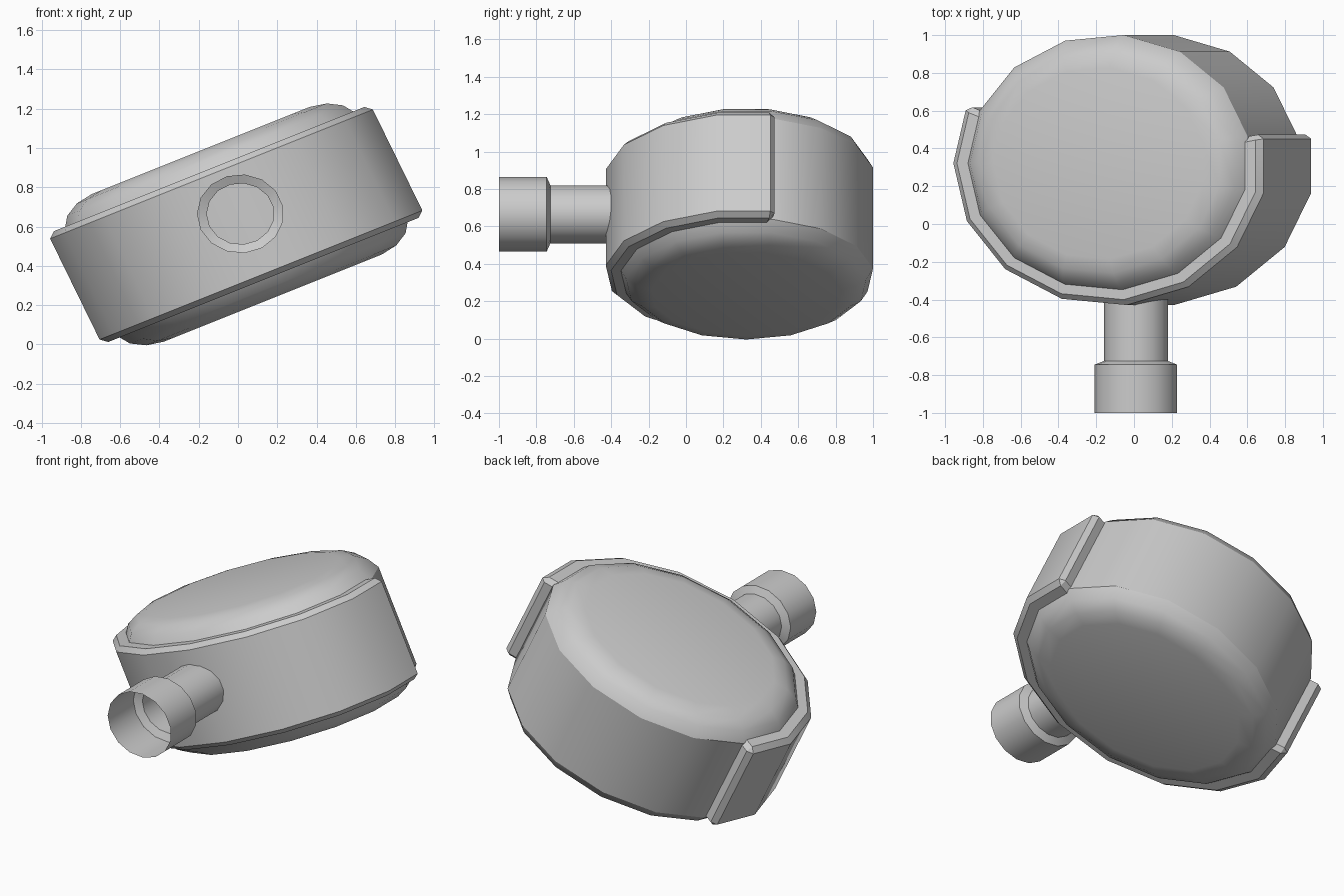
import bpy, bmesh
from math import cos, sin, radians
from mathutils import Matrix

if "Cube" in bpy.data.objects:
    bpy.data.objects.remove(bpy.data.objects["Cube"])

SIDES = 15
STEP = 360 / SIDES

# tilted, slightly skewed frame shared by drum and band
TILT = Matrix(((1.1, 0, -0.44, 0),
               (0, 1, 0, 0.322),
               (0.44, 0, 0.898, 0.614),
               (0, 0, 0, 1)))
# frame for the pipe: local z runs along world y
PIPE = Matrix(((1.1, 0, 0, 0.012),
               (0, 0, 1, 0),
               (0, 1, 0, 0.665),
               (0, 0, 0, 1)))


def loft(bm, profile, angles, closed_ring):
    """Sweep (radius, height) points round the local z axis."""
    cols = [[bm.verts.new((r * cos(radians(a)), r * sin(radians(a)), h))
             for r, h in profile] for a in angles]
    pairs = list(zip(cols, cols[1:]))
    if closed_ring:
        pairs.append((cols[-1], cols[0]))
    return cols, pairs


def finish(bm, name, matrix):
    bmesh.ops.transform(bm, matrix=matrix, verts=bm.verts)
    bmesh.ops.recalc_face_normals(bm, faces=bm.faces)
    mesh = bpy.data.meshes.new(name)
    bm.to_mesh(mesh)
    bm.free()
    obj = bpy.data.objects.new(name, mesh)
    bpy.context.collection.objects.link(obj)
    bpy.ops.object.select_all(action='DESELECT')
    obj.select_set(True)
    bpy.context.view_layer.objects.active = obj
    bpy.ops.object.shade_smooth_by_angle(angle=radians(28))
    return obj


def lathe(name, profile, matrix, capped):
    bm = bmesh.new()
    cols, pairs = loft(bm, profile, [12 + STEP * k for k in range(SIDES)], True)
    for a, b in pairs:
        for i in range(len(profile) - 1):
            bm.faces.new((a[i], b[i], b[i + 1], a[i + 1]))
    if capped:
        bm.faces.new([c[0] for c in cols])
        bm.faces.new([c[-1] for c in cols])
    return finish(bm, name, matrix)


# drum with rounded rims on both faces
half = [(0.682, 0.30), (0.645, 0.362), (0.585, 0.402), (0.51, 0.418)]
lathe("drum", [(r, -h) for r, h in reversed(half)] + half, TILT, True)

# raised band round the front of the drum, chamfered on the outside
R_IN, R_OUT, H = 0.64, 0.755, 0.314
bm = bmesh.new()
section = [(R_IN, -H), (R_OUT, -H), (R_OUT, H), (R_IN, H)]
cols, pairs = loft(bm, section, [156 + STEP * k for k in range(10)], False)
for a, b in pairs:
    for i in range(4):
        j = (i + 1) % 4
        bm.faces.new((a[i], b[i], b[j], a[j]))
bm.faces.new(cols[0])
bm.faces.new(cols[-1])
bmesh.ops.recalc_face_normals(bm, faces=bm.faces)
outer = [e for e in bm.edges if e.calc_face_angle() > radians(50)
         and any(v.co.xy.length > 0.7 for v in e.verts)]
bmesh.ops.bevel(bm, geom=outer, offset=0.028, offset_type='OFFSET',
                segments=1, profile=0.5, affect='EDGES')
finish(bm, "band", TILT)

# open pipe with a wider mouth
lathe("pipe", [(0.156, -0.36), (0.156, -0.725), (0.201, -0.745), (0.201, -1.0)],
      PIPE, False)
